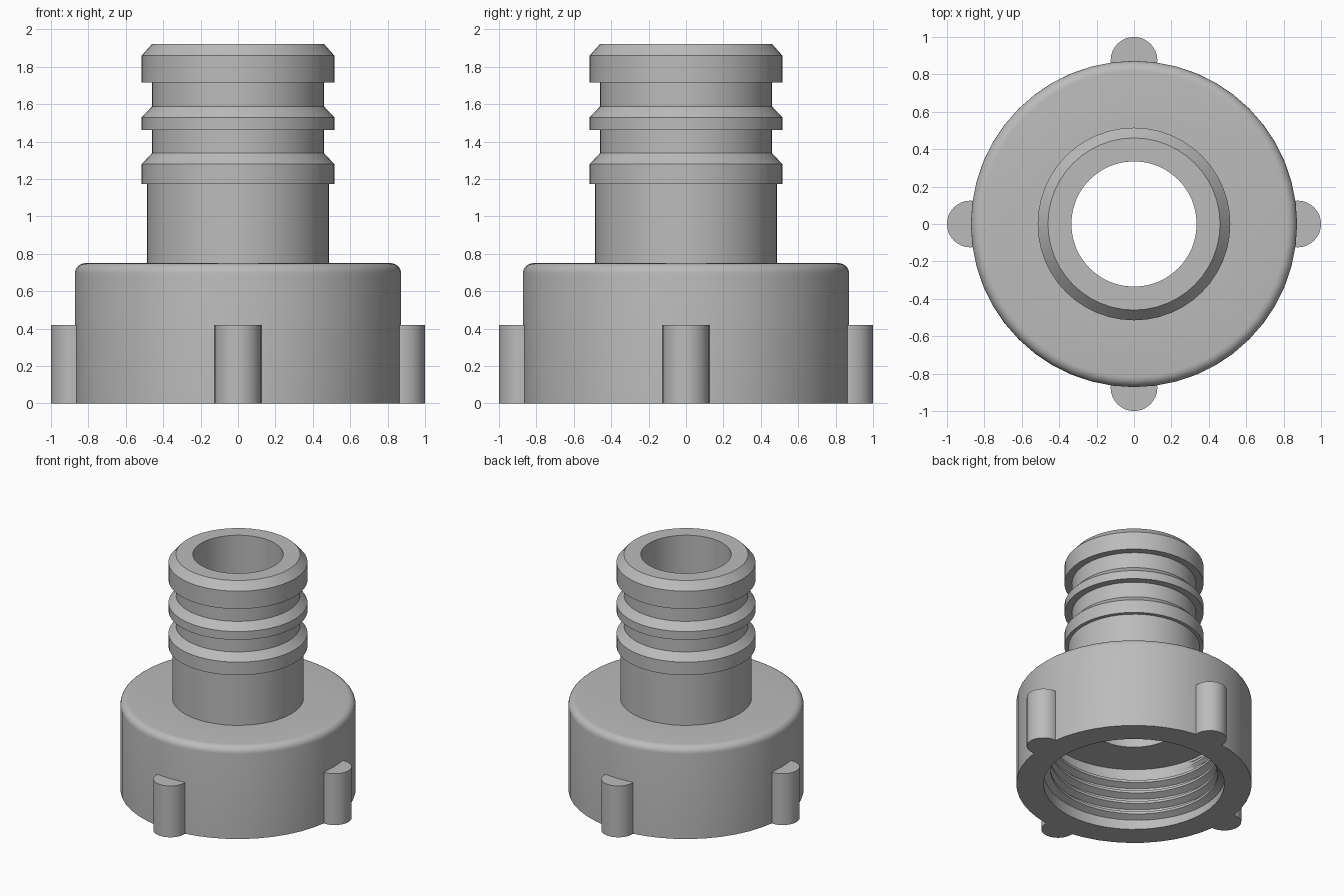
import bpy
import bmesh
from math import sin, cos, pi, radians

if "Cube" in bpy.data.objects:
    bpy.data.objects.remove(bpy.data.objects["Cube"], do_unlink=True)

GREY = (0.5, 0.5, 0.5, 1.0)
mat = bpy.data.materials.new("grey plastic")
mat.use_nodes = True
mat.diffuse_color = GREY
mat.node_tree.nodes["Principled BSDF"].inputs["Base Color"].default_value = GREY


def finish(name, bm):
    """Turn a bmesh into a shaded, coloured object."""
    bmesh.ops.recalc_face_normals(bm, faces=bm.faces)
    mesh = bpy.data.meshes.new(name)
    bm.to_mesh(mesh)
    bm.free()
    mesh.materials.append(mat)
    obj = bpy.data.objects.new(name, mesh)
    bpy.context.collection.objects.link(obj)
    bpy.ops.object.select_all(action='DESELECT')
    obj.select_set(True)
    bpy.context.view_layer.objects.active = obj
    bpy.ops.object.shade_smooth_by_angle(angle=radians(30))
    return obj


def skin(bm, rings, close_loop):
    """Bridge matching closed sections with quads."""
    n = len(rings[0])
    pairs = list(zip(rings, rings[1:]))
    if close_loop:
        pairs.append((rings[-1], rings[0]))
    for a, b in pairs:
        for i in range(n):
            j = (i + 1) % n
            bm.faces.new((a[i], a[j], b[j], b[i]))


def ring_point(bm, r, z, a):
    return bm.verts.new((r * cos(a), r * sin(a), z))


# Body: threaded cup, hose stem and three barbs turned from one section
CUP_R, CUP_TOP, FILLET = 0.872, 0.75, 0.055
CAVITY_R, CAVITY_TOP, BORE_R = 0.67, 0.51, 0.335
STEM_R, NECK_R, BARB_R = 0.487, 0.46, 0.515

profile = [(BORE_R, CAVITY_TOP), (CAVITY_R, CAVITY_TOP), (CAVITY_R, 0), (CUP_R, 0)]
for k in range(7):
    a = k / 6 * pi / 2
    profile.append((CUP_R - FILLET + FILLET * cos(a), CUP_TOP - FILLET + FILLET * sin(a)))
profile.append((STEM_R, CUP_TOP))
inner = STEM_R
for bottom, shoulder, top in ((1.173, 1.28, 1.338), (1.462, 1.53, 1.588), (1.715, 1.86, 1.922)):
    profile += [(inner, bottom), (BARB_R, bottom), (BARB_R, shoulder), (NECK_R, top)]
    inner = NECK_R
profile.append((BORE_R, profile[-1][1]))

SEGMENTS = 48
bm = bmesh.new()
skin(bm, [[ring_point(bm, r, z, 2 * pi * s / SEGMENTS) for r, z in profile]
          for s in range(SEGMENTS)], True)
finish("hose_adapter_body", bm)

# Internal thread: a helical ridge, fading into the wall at both ends
PITCH, TURNS, START, DEPTH = 0.09, 4.6, 0.055, 0.055
STEPS = int(TURNS * SEGMENTS)
bm = bmesh.new()
rings = []
for s in range(STEPS + 1):
    a = 2 * pi * s / SEGMENTS
    z = START + PITCH * s / SEGMENTS
    fade = min(1, s / 8, (STEPS - s) / 8)
    crest = CAVITY_R + 0.005 - DEPTH * fade
    rings.append([ring_point(bm, r, z + dz, a) for r, dz in (
        (CAVITY_R + 0.01, -0.04), (crest, -0.01), (crest, 0.01), (CAVITY_R + 0.01, 0.04))])
skin(bm, rings, False)
bm.faces.new(rings[0])
bm.faces.new(rings[-1])
finish("internal_thread", bm)

# Grip lugs: half-round ribs, their inner sides buried in the cup wall
LUG_R, LUG_HEIGHT = 0.125, 0.42
for name, a in (("left", 0), ("back", pi / 2), ("right", pi), ("front", -pi / 2)):
    bm = bmesh.new()
    bmesh.ops.create_cone(bm, cap_ends=True, segments=32, radius1=LUG_R, radius2=LUG_R,
                          depth=LUG_HEIGHT)
    lug = finish(name + "_grip_lug", bm)
    lug.location = ((1 - LUG_R) * cos(a), (1 - LUG_R) * sin(a), LUG_HEIGHT / 2)
